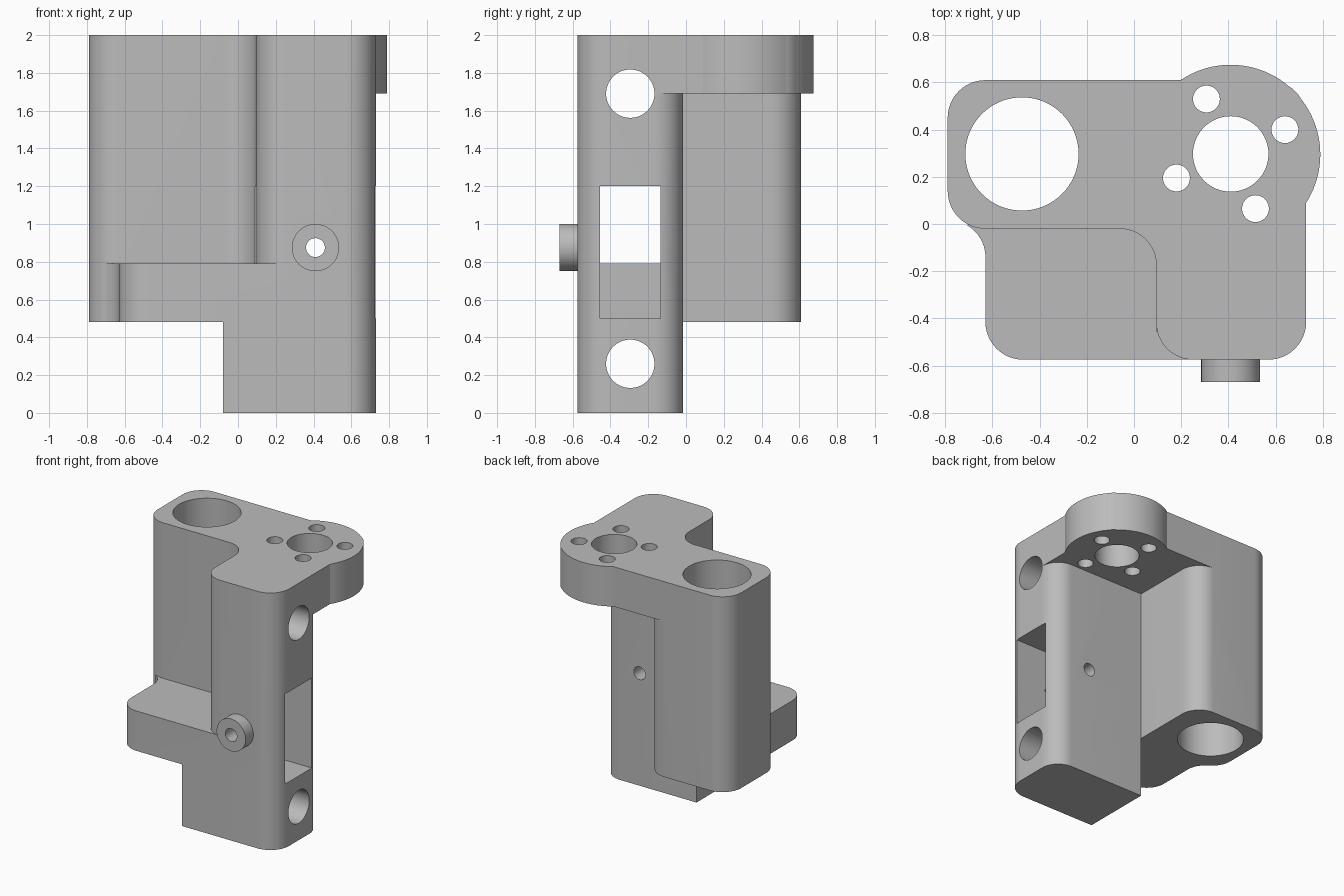
import bpy, bmesh, math
from mathutils import Vector

if "Cube" in bpy.data.objects:
    bpy.data.objects.remove(bpy.data.objects["Cube"])

grey = bpy.data.materials.new("plain grey")
grey.diffuse_color = (0.5, 0.5, 0.5, 1)
grey.use_nodes = True
grey.node_tree.nodes["Principled BSDF"].inputs["Base Color"].default_value = grey.diffuse_color


def rounded(corners, steps=12):
    """Turn right-angled corners (x, y, radius) into an outline."""
    out = []
    for i, c in enumerate(corners):
        p = Vector(c[:2])
        r = c[2] if len(c) > 2 else 0
        if not r:
            out.append(p)
            continue
        a = (Vector(corners[i - 1][:2]) - p).normalized()
        b = (Vector(corners[(i + 1) % len(corners)][:2]) - p).normalized()
        for k in range(steps + 1):
            t = math.pi / 2 * k / steps
            out.append(p + (a + b) * r - b * r * math.cos(t) - a * r * math.sin(t))
    return out


def prism(name, outline, z0, z1):
    """Extrude an xy outline from z0 to z1."""
    bm = bmesh.new()
    face = bm.faces.new([bm.verts.new((p[0], p[1], z0)) for p in outline])
    ext = bmesh.ops.extrude_face_region(bm, geom=[face])["geom"]
    bmesh.ops.translate(bm, vec=(0, 0, z1 - z0),
                        verts=[v for v in ext if isinstance(v, bmesh.types.BMVert)])
    bmesh.ops.recalc_face_normals(bm, faces=bm.faces)
    me = bpy.data.meshes.new(name)
    bm.to_mesh(me)
    bm.free()
    me.materials.append(grey)
    ob = bpy.data.objects.new(name, me)
    bpy.context.collection.objects.link(ob)
    return ob


def box(name, x0, x1, y0, y1, z0, z1):
    return prism(name, [(x0, y0), (x1, y0), (x1, y1), (x0, y1)], z0, z1)


def rod(name, r, center, length, axis="z", n=64):
    """Cylinder along an axis, centred on a point."""
    ring = [(r * math.cos(2 * math.pi * i / n), r * math.sin(2 * math.pi * i / n)) for i in range(n)]
    ob = prism(name, ring, -length / 2, length / 2)
    turn = {"x": (0, math.pi / 2, 0), "y": (math.pi / 2, 0, 0), "z": (0, 0, 0)}[axis]
    ob.rotation_euler = turn
    ob.location = center
    return ob


def combine(target, other, op):
    bpy.context.view_layer.update()
    m = target.modifiers.new("join", "BOOLEAN")
    m.operation, m.solver, m.object = op, "EXACT", other
    bpy.context.view_layer.objects.active = target
    bpy.ops.object.modifier_apply(modifier=m.name)
    bpy.data.objects.remove(other, do_unlink=True)


# tall cylinder housing at the back left
body = prism("bracket_body", rounded([(-.79, -.02, .16), (-.08, -.02), (-.08, .61, .16), (-.79, .61, .16)]), .48, 2)

# shelf plate with concave blend into the housing
plate = rounded([(-.63, -.575, .16), (.73, -.575, .16), (.73, -.015, .15), (-.08, -.015), (-.08, .05), (-.63, .05)])
blend = [(-.785 + .155 * math.cos(math.radians(a)), -.14 + .155 * math.sin(math.radians(a))) for a in range(0, 62, 6)]
blend += [(-.65, .03), (-.60, .03), (-.60, -.14)]
# front right column, wider at the foot
foot = rounded([(-.08, -.575), (.73, -.575, .16), (.73, -.015, .15), (-.08, -.015)])
column = rounded([(.095, -.575, .155), (.73, -.575, .16), (.73, -.015, .15),
                  (-.085, -.015), (-.085, -.02), (.095, -.02, .155)])
# top flange with round motor seat
flange = rounded([(.73, -.3), (.73, .61, .16), (-.3, .61), (-.3, -.018), (.2, -.018), (.2, -.3)])

for part in (
    prism("shelf", plate, .48, .79),
    prism("shelf_blend", blend, .48, .79),
    prism("foot", foot, 0, .6),
    prism("column", column, .6, 2),
    prism("flange", flange, 1.69, 2),
    rod("flange_seat", .38, (.41, .295, 1.845), .31, n=96),
    rod("front_boss", .125, (.41, -.61, .875), .12, "y"),
):
    combine(body, part, "UNION")

# bores, screw holes and side window
cutters = [
    rod("housing_bore", .24, (-.475, .297, 1.3), 3, n=96),
    rod("seat_bore", .16, (.41, .297, 1.845), .6),
    rod("upper_cross_hole", .128, (.5, -.295, 1.69), 2, "x"),
    rod("lower_cross_hole", .128, (.5, -.295, .26), 2, "x"),
    rod("boss_hole", .05, (.41, -.4, .875), 1, "y", 32),
    box("window", .095, 1, -.455, -.135, .5, 1.2),
    box("window_through", -.2, 1, -.455, -.135, .79, 1.2),
]
for x, y in ((.307, .53), (.64, .4), (.515, .065), (.18, .195)):
    cutters.append(rod("screw_hole", .057, (x, y, 1.845), .6, n=32))
for c in cutters:
    combine(body, c, "DIFFERENCE")

# smooth rounds, crisp edges
bpy.ops.object.select_all(action="DESELECT")
body.select_set(True)
bpy.context.view_layer.objects.active = body
bpy.ops.object.shade_smooth_by_angle(angle=math.radians(30))
